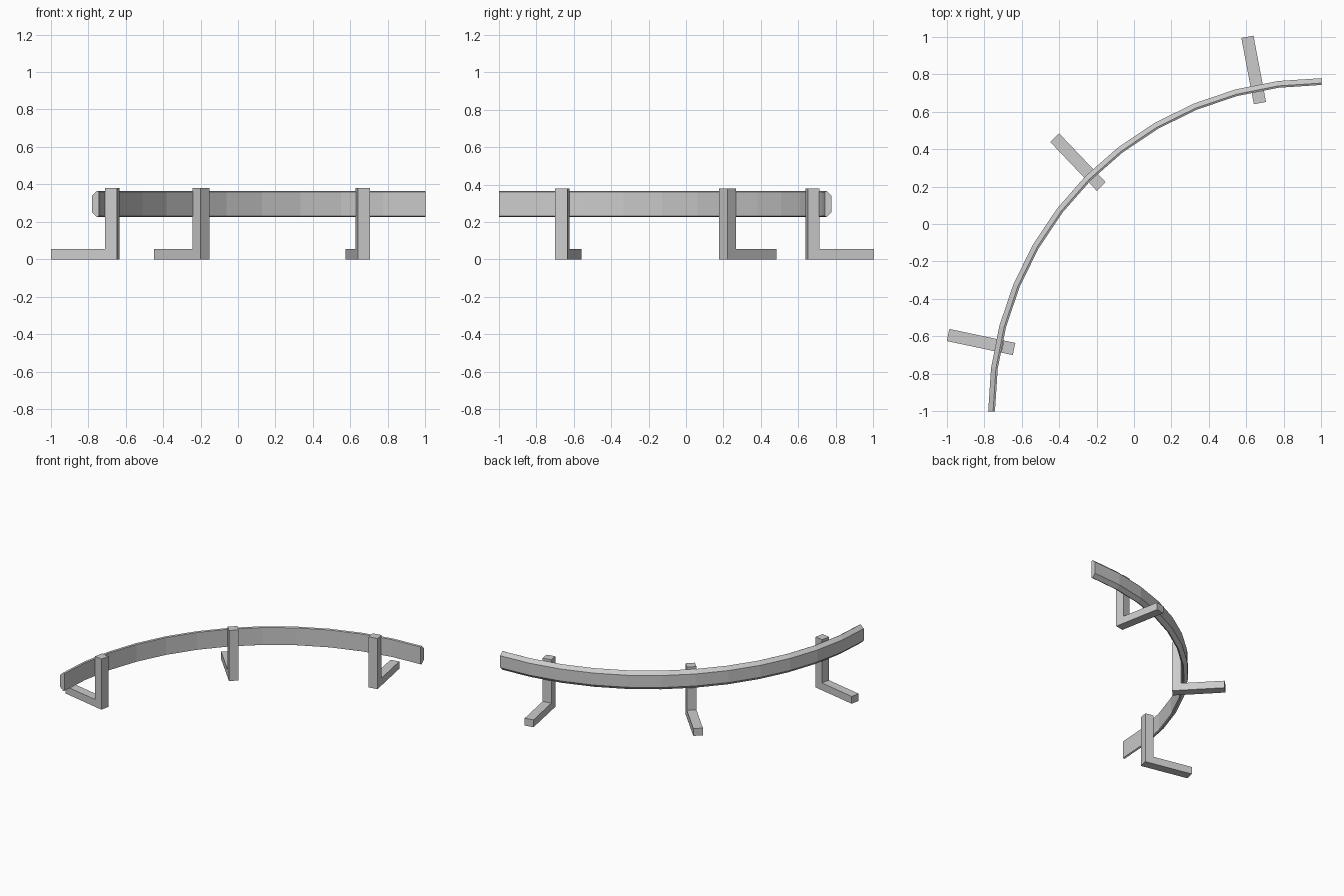
import bpy, bmesh
from math import radians, cos, sin
from mathutils import Vector

cube = bpy.data.objects.get("Cube")
if cube:
    bpy.data.objects.remove(cube, do_unlink=True)

grey = bpy.data.materials.new("light_grey")
grey.use_nodes = True
colour = (0.6, 0.6, 0.6, 1)
grey.diffuse_color = colour
grey.node_tree.nodes["Principled BSDF"].inputs["Base Color"].default_value = colour


def loft(name, rings):
    """Join matching closed rings of points and cap both ends."""
    bm = bmesh.new()
    loops = [[bm.verts.new(p) for p in ring] for ring in rings]
    for a, b in zip(loops, loops[1:]):
        for i in range(len(a)):
            j = (i + 1) % len(a)
            bm.faces.new((a[i], a[j], b[j], b[i]))
    bm.faces.new(loops[0])
    bm.faces.new(loops[-1])
    bmesh.ops.recalc_face_normals(bm, faces=bm.faces)
    mesh = bpy.data.meshes.new(name)
    bm.to_mesh(mesh)
    bm.free()
    mesh.materials.append(grey)
    obj = bpy.data.objects.new(name, mesh)
    bpy.context.collection.objects.link(obj)


# Curved rail: chamfered profile (radius, height) swept a quarter turn
half = [(1.742, 0.065), (1.752, 0.07), (1.778, 0.045)]
mid_z = 0.296
profile = [(r, mid_z + h) for r, h in half] + [(r, mid_z - h) for r, h in reversed(half)]
steps = 12
rings = []
for s in range(steps + 1):
    a = radians(90 + 90 * s / steps)
    rings.append([(1 + r * cos(a), -1 + r * sin(a), z) for r, z in profile])
loft("curved_rail", rings)

# L-shaped supports: upright inside the rail, foot running outward
post_depth, foot_length, width = 0.063, 0.36, 0.066
post_height, foot_height = 0.38, 0.055
outline = [(0, 0), (foot_length, 0), (foot_length, foot_height),
           (post_depth, foot_height), (post_depth, post_height), (0, post_height)]
supports = {
    "back_support": (0.672, 0.645, 100.7),
    "middle_support": (-0.175, 0.2, 133.6),
    "front_support": (-0.64, -0.667, 168),
}
for name, (x, y, angle) in supports.items():
    out = Vector((cos(radians(angle)), sin(radians(angle)), 0))
    side = Vector((-out.y, out.x, 0))
    origin = Vector((x, y, 0))
    loft(name, [[origin + out * d + side * w + Vector((0, 0, z)) for d, z in outline]
                for w in (-width / 2, width / 2)])
